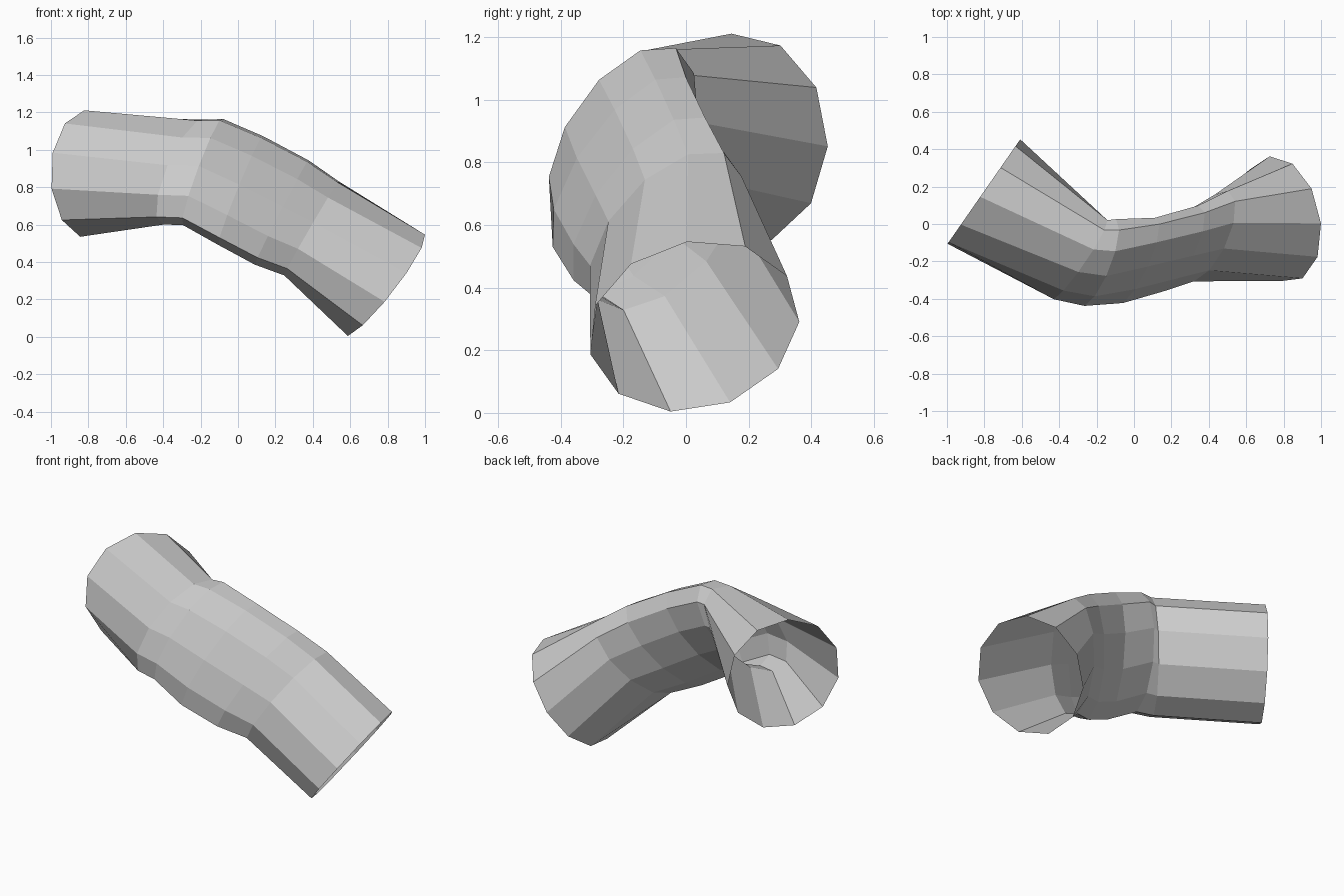
import bpy, bmesh
from math import cos, sin, radians, tau
from mathutils import Vector

if "Cube" in bpy.data.objects:
    bpy.data.objects.remove(bpy.data.objects["Cube"])

SIDES = 11

# Cross-sections along the pipe: centre, half-width vector (towards the back),
# half-height vector (upwards), start angle
RINGS = [
    ((-.805, .17, .87), (.197, .283, 0), (0, 0, .342), 95),
    ((-.29, -.19, .885), (.10, .18, 0), (.11, .115, .285), 108),
    ((-.19, -.205, .885), (.03, .195, 0), (.106, .13, .288), 109),
    ((.015, -.2, .785), (.02, .165, 0), (.12, .165, .295), 109),
    ((.235, -.135, .668), (.01, .17, 0), (.145, .16, .283), 109),
    ((.395, -.065, .583), (.01, .2, 0), (.148, .14, .255), 108),
    ((.785, .025, .277), (-.07, .335, 0), (.205, .043, .274), 101),
]

# Bent open pipe, rings bridged with quads
bm = bmesh.new()
loops = []
for centre, across, up, start in RINGS:
    c, u, v = Vector(centre), Vector(across), Vector(up)
    angles = [radians(start) + tau * i / SIDES for i in range(SIDES)]
    loops.append([bm.verts.new(c + u * cos(a) + v * sin(a)) for a in angles])

for a, b in zip(loops, loops[1:]):
    for i in range(SIDES):
        j = (i + 1) % SIDES
        bm.faces.new((a[i], a[j], b[j], b[i]))
bmesh.ops.recalc_face_normals(bm, faces=bm.faces)

mesh = bpy.data.meshes.new("bent_pipe")
bm.to_mesh(mesh)
bm.free()
pipe = bpy.data.objects.new("bent_pipe", mesh)
bpy.context.collection.objects.link(pipe)
